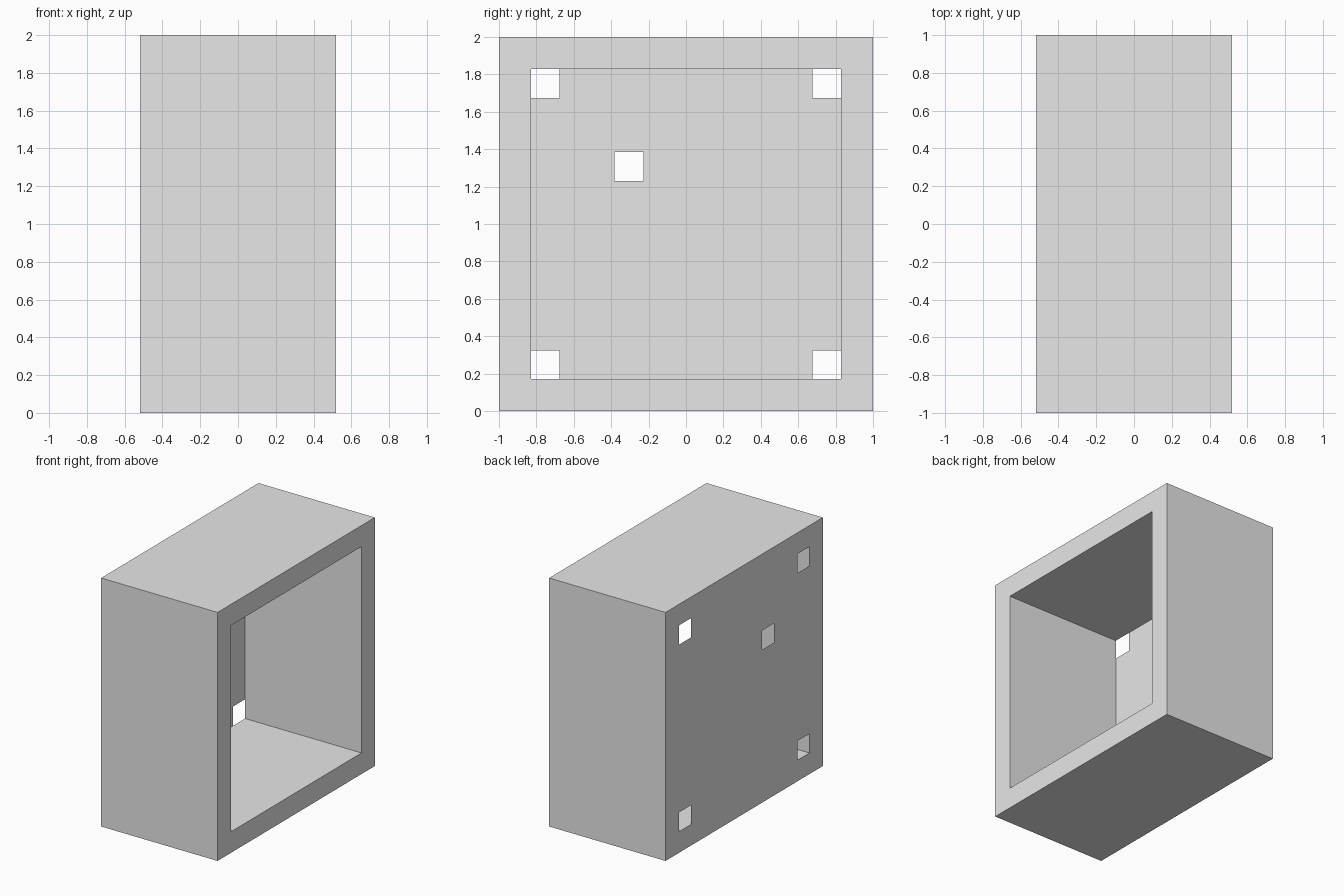
import bpy, bmesh

cube = bpy.data.objects.get("Cube")
if cube:
    bpy.data.objects.remove(cube, do_unlink=True)

HALF_X, HALF_Y, HEIGHT = 0.518, 1.0, 2.0
INNER = 0.83          # half size of the opening
HOLE = 0.155          # side of each square hole
MID = HEIGHT / 2

grey = bpy.data.materials.new("light_grey")
grey.use_nodes = True
grey.diffuse_color = (0.8, 0.8, 0.8, 1)
grey.node_tree.nodes["Principled BSDF"].inputs["Base Color"].default_value = (0.8, 0.8, 0.8, 1)


def make_object(name, bm):
    mesh = bpy.data.meshes.new(name)
    bm.to_mesh(mesh)
    bm.free()
    mesh.materials.append(grey)
    obj = bpy.data.objects.new(name, mesh)
    bpy.context.collection.objects.link(obj)
    return obj


def ring(bm, x, half):
    """Square loop around the x axis."""
    corners = [(-1, -1), (1, -1), (1, 1), (-1, 1)]
    return [bm.verts.new((x, y * half, MID + z * half)) for y, z in corners]


# Housing: outer walls, rim round the opening, inner walls, back rim
bm = bmesh.new()
loops = [ring(bm, -HALF_X, HALF_Y), ring(bm, HALF_X, HALF_Y),
         ring(bm, HALF_X, INNER), ring(bm, -HALF_X, INNER)]
for k in range(4):
    a, b = loops[k], loops[(k + 1) % 4]
    for i in range(4):
        j = (i + 1) % 4
        bm.faces.new((a[i], a[j], b[j], b[i]))
bmesh.ops.recalc_face_normals(bm, faces=bm.faces)
make_object("housing", bm)

# Back panel: a thin sheet with four corner holes and one off-centre hole
edge = INNER - HOLE
hole_y, hole_z = -0.382, 1.23
ys = [-INNER, -edge, hole_y, hole_y + HOLE, edge, INNER]
zs = [MID - INNER, MID - edge, hole_z, hole_z + HOLE, MID + edge, MID + INNER]
bm = bmesh.new()
grid = [[bm.verts.new((-HALF_X, y, z)) for z in zs] for y in ys]
for i in range(5):
    for j in range(5):
        corner = i in (0, 4) and j in (0, 4)
        if corner or (i, j) == (2, 2):
            continue
        bm.faces.new((grid[i][j], grid[i][j + 1], grid[i + 1][j + 1], grid[i + 1][j]))
# Drop the outer corner points left without faces
bmesh.ops.delete(bm, geom=[v for v in bm.verts if not v.link_faces], context='VERTS')
make_object("back_panel", bm)
